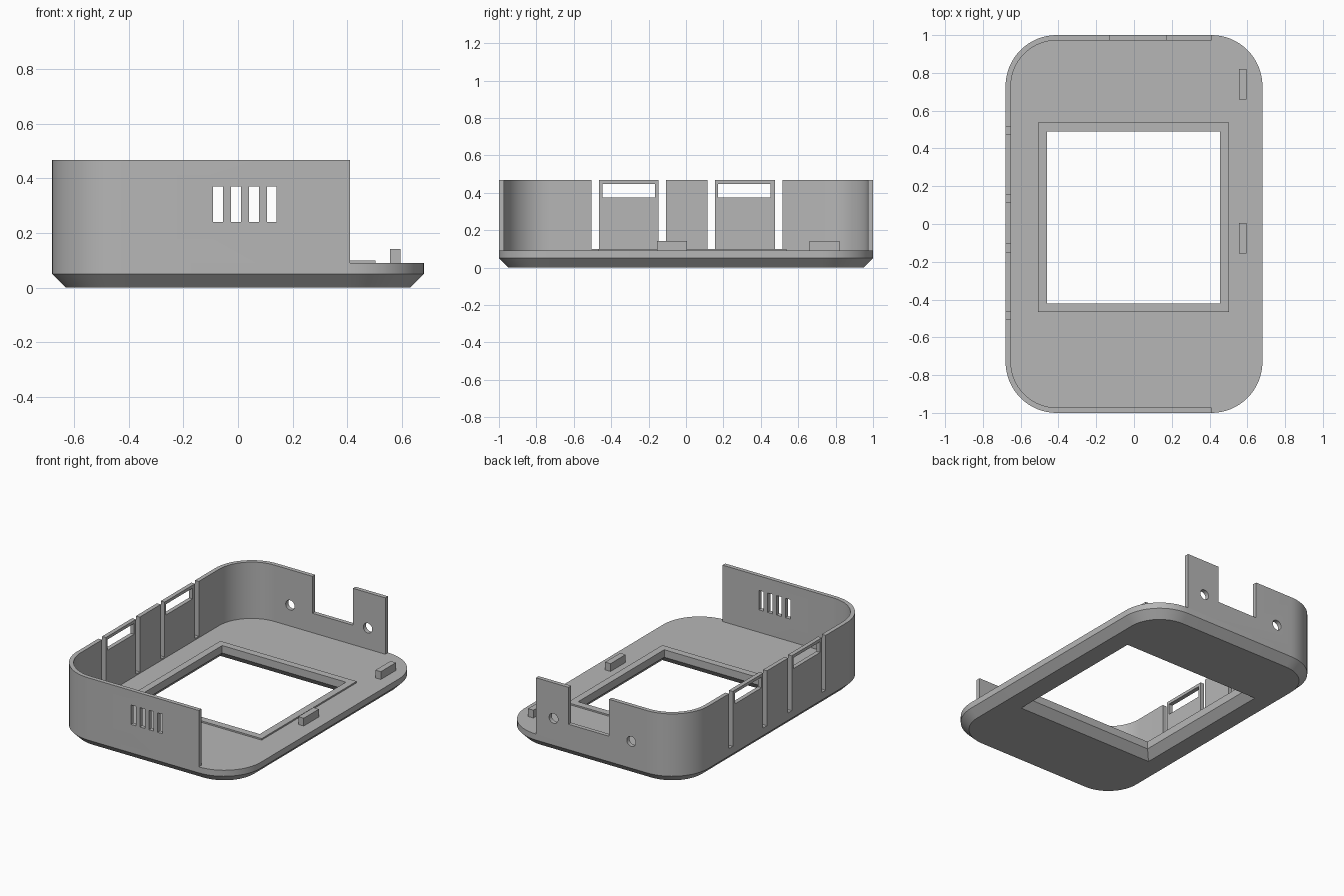
import bpy, bmesh
from math import pi, sin, cos, radians
from mathutils import Matrix, Vector

cube = bpy.data.objects.get("Cube")
if cube:
    bpy.data.objects.remove(cube, do_unlink=True)

HALF_X, HALF_Y, RADIUS = 0.68, 1.0, 0.27
PLATE_TOP, WALL_TOP, WALL_END = 0.09, 0.467, 0.41
THICK, CHAMFER, SEGMENTS = 0.028, 0.05, 16

gray = bpy.data.materials.new("plastic_gray")
gray.use_nodes = True
gray.diffuse_color = (0.47, 0.47, 0.47, 1)
gray.node_tree.nodes["Principled BSDF"].inputs["Base Color"].default_value = (0.47, 0.47, 0.47, 1)


def make_object(name, bm):
    bmesh.ops.recalc_face_normals(bm, faces=bm.faces)
    mesh = bpy.data.meshes.new(name)
    bm.to_mesh(mesh)
    bm.free()
    mesh.materials.append(gray)
    obj = bpy.data.objects.new(name, mesh)
    bpy.context.collection.objects.link(obj)
    return obj


def activate(obj):
    bpy.ops.object.select_all(action='DESELECT')
    obj.select_set(True)
    bpy.context.view_layer.objects.active = obj


def cut(obj, cutter):
    cutter.hide_render = True
    mod = obj.modifiers.new("cut", 'BOOLEAN')
    mod.operation = 'DIFFERENCE'
    mod.solver = 'EXACT'
    mod.object = cutter
    activate(obj)
    bpy.ops.object.modifier_apply(modifier=mod.name)


def smooth(obj):
    activate(obj)
    bpy.ops.object.shade_smooth_by_angle(angle=radians(30))


def add_box(bm, x0, x1, y0, y1, z0, z1):
    centre = Vector((x0 + x1, y0 + y1, z0 + z1)) / 2
    size = Matrix.Diagonal((x1 - x0, y1 - y0, z1 - z0, 1))
    bmesh.ops.create_cube(bm, size=1, matrix=Matrix.Translation(centre) @ size)


def loft(bm, rings):
    """Closed solid through rings of equal point count."""
    loops = [[bm.verts.new(p) for p in ring] for ring in rings]
    for low, high in zip(loops, loops[1:]):
        for i in range(len(low)):
            j = (i + 1) % len(low)
            bm.faces.new((low[i], low[j], high[j], high[i]))
    bm.faces.new(loops[0][::-1])
    bm.faces.new(loops[-1])


def corner(sx, sy, start, inset):
    """Arc of one rounded corner, counter-clockwise from the start angle."""
    r = RADIUS - inset
    cx, cy = sx * (HALF_X - RADIUS), sy * (HALF_Y - RADIUS)
    angles = [start + pi / 2 * i / SEGMENTS for i in range(SEGMENTS + 1)]
    return [(cx + r * cos(a), cy + r * sin(a)) for a in angles]


def outline(inset, z):
    signs = [(1, 1), (-1, 1), (-1, -1), (1, -1)]
    return [(x, y, z) for k, (sx, sy) in enumerate(signs)
            for x, y in corner(sx, sy, k * pi / 2, inset)]


def rectangle(grow, z):
    x0, x1, y0, y1 = -0.46 - grow, 0.455 + grow, -0.42 - grow, 0.49 + grow
    return [(x0, y0, z), (x1, y0, z), (x1, y1, z), (x0, y1, z)]


# Screen opening, flared towards the underside
bm = bmesh.new()
loft(bm, [rectangle(0.095, -0.05), rectangle(0, 0.05), rectangle(0, 0.3)])
opening = make_object("opening_cutter", bm)

# Face plate with chamfered lower rim
bm = bmesh.new()
loft(bm, [outline(CHAMFER, 0), outline(0, CHAMFER), outline(0, PLATE_TOP)])
plate = make_object("face_plate", bm)
cut(plate, opening)
smooth(plate)

# Raised lip around the opening
bm = bmesh.new()
loft(bm, [rectangle(0.047, PLATE_TOP), rectangle(0.047, 0.1)])
lip = make_object("opening_lip", bm)
cut(lip, opening)

# U-shaped side wall, open on the left side
def wall_path(inset):
    y = HALF_Y - inset
    return ([(WALL_END, y)] + corner(-1, 1, pi / 2, inset)
            + corner(-1, -1, pi, inset) + [(WALL_END, -y)])


bm = bmesh.new()
sections = []
for (ox, oy), (ix, iy) in zip(wall_path(0), wall_path(THICK)):
    sections.append([(ox, oy, PLATE_TOP), (ix, iy, PLATE_TOP),
                     (ix, iy, WALL_TOP), (ox, oy, WALL_TOP)])
loft(bm, sections)
wall = make_object("side_wall", bm)

# Cuts in the wall
bm = bmesh.new()
for y in (-0.485, -0.127, 0.135, 0.497):              # clip slots
    add_box(bm, -0.75, -0.6, y - 0.02, y + 0.02, 0.1, 0.6)
for y in (-0.306, 0.312):                             # clip windows
    add_box(bm, -0.75, -0.6, y - 0.14, y + 0.14, 0.375, 0.447)
for i in range(4):                                    # front vents
    x = -0.073 + i * 0.0655
    add_box(bm, x - 0.018, x + 0.018, -1.1, -0.9, 0.24, 0.37)
add_box(bm, -0.13, 0.17, 0.9, 1.1, 0.22, 0.6)         # back notch
for x in (-0.295, 0.28):                              # back screw holes
    place = Matrix.Translation((x, 1, 0.23)) @ Matrix.Rotation(pi / 2, 4, 'X')
    bmesh.ops.create_cone(bm, cap_ends=True, segments=24, radius1=0.033,
                          radius2=0.033, depth=0.2, matrix=place)
wall_cutter = make_object("wall_cutter", bm)
cut(wall, wall_cutter)
smooth(wall)

# Locating pegs on the open side
for name, y in (("front_peg", -0.075), ("back_peg", 0.74)):
    bm = bmesh.new()
    add_box(bm, 0.555, 0.595, y - 0.08, y + 0.08, PLATE_TOP, 0.142)
    make_object(name, bm)

for helper in (opening, wall_cutter):
    bpy.data.objects.remove(helper, do_unlink=True)
